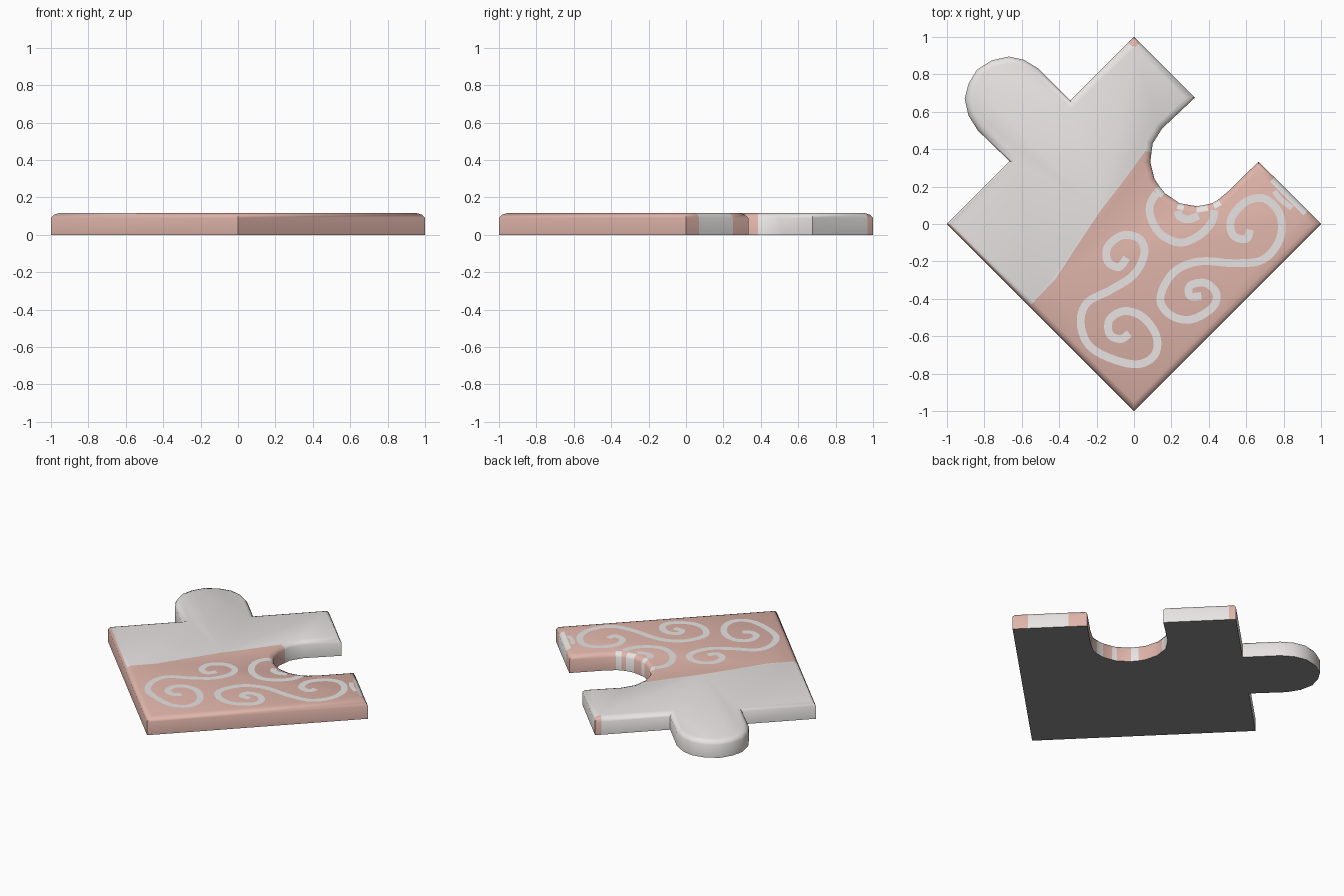
import bpy, bmesh, math
from mathutils import Vector
from mathutils.geometry import interpolate_bezier

if "Cube" in bpy.data.objects:
    bpy.data.objects.remove(bpy.data.objects["Cube"])


def material(name, rgb):
    m = bpy.data.materials.new(name)
    m.diffuse_color = (*rgb, 1)
    m.use_nodes = True
    m.node_tree.nodes["Principled BSDF"].inputs["Base Color"].default_value = m.diffuse_color
    return m


GREY, PINK, DARK = range(3)
mats = [material("pale grey", (0.80, 0.775, 0.76)),
        material("dusty pink", (0.74, 0.46, 0.40)),
        material("dark underside", (0.27, 0.27, 0.27))]


def finish(bm, name):
    me = bpy.data.meshes.new(name)
    bm.to_mesh(me)
    bm.free()
    for m in mats:
        me.materials.append(m)
    ob = bpy.data.objects.new(name, me)
    bpy.context.collection.objects.link(ob)
    return ob


# Outline, counter-clockwise: x, y, colour of the wall that starts there
outline = [
    (-1, 0, PINK), (-.56, -.44, PINK), (0, -1, PINK), (1, 0, PINK),
    (.93, .07, GREY), (.75, .25, PINK), (.665, .333, PINK),
    # notch
    (.51, .18, PINK), (.45, .13, GREY), (.42, .112, PINK), (.39, .104, GREY),
    (.335, .095, PINK), (.27, .106, GREY), (.24, .113, PINK), (.165, .165, GREY),
    (.135, .203, PINK), (.11, .24, PINK), (.087, .33, PINK), (.094, .385, GREY),
    (.10, .43, GREY), (.15, .51, GREY),
    (.325, .675, GREY), (.03, .97, PINK), (0, 1, PINK), (-.03, .97, GREY),
    (-.34, .66, GREY),
    # tab
    (-.51, .83, GREY), (-.59, .878, GREY), (-.67, .895, GREY), (-.76, .875, GREY),
    (-.84, .825, GREY), (-.885, .75, GREY), (-.905, .67, GREY), (-.885, .58, GREY),
    (-.835, .5, GREY), (-.665, .335, GREY)]
pts = [Vector(p[:2]) for p in outline]
N = len(pts)
SPLIT_A, SPLIT_B = 1, 18        # where the two painted areas meet the rim


def inset(d):
    """Mitred inward offset of the outline."""
    out = []
    for i, p in enumerate(pts):
        a = (p - pts[i - 1]).normalized()
        b = (pts[(i + 1) % N] - p).normalized()
        na, nb = Vector((-a.y, a.x)), Vector((-b.y, b.x))
        out.append(p + (na + nb) * d / (1 + na.dot(nb)))
    return out


# Puzzle piece: walls, rounded rim, underside and two-colour top
bm = bmesh.new()
rings = [[bm.verts.new((p.x, p.y, z)) for p in inset(d)]
         for d, z in ((0, 0), (0, .09), (.012, .108), (.034, .117))]
for r in range(3):
    for i in range(N):
        j = (i + 1) % N
        f = bm.faces.new((rings[r][i], rings[r][j], rings[r + 1][j], rings[r + 1][i]))
        f.material_index = GREY if (r == 2 and i == 0) else outline[i][2]
        f.smooth = True
bm.faces.new(rings[0][::-1]).material_index = DARK
top = bm.faces.new(rings[3])
seam = [(-.42, -.295), (-.316, -.134), (-.18, .07), (-.06, .225)]
bmesh.utils.face_split(top, rings[3][SPLIT_A], rings[3][SPLIT_B],
                       coords=[(x, y, .117) for x, y in seam])
for f in bm.faces:
    if all(v.co.z > .116 for v in f.verts):
        f.smooth = False
        f.material_index = PINK if rings[3][2] in f.verts else GREY
piece = finish(bm, "puzzle_piece")
piece.data.set_sharp_from_angle(angle=math.radians(40))


def swirl(name, path, half=.021):
    """Flat painted stroke along a smooth path."""
    p = [Vector((x, y, 0)) for x, y in path]
    n = len(p)
    tan = [(p[min(i + 1, n - 1)] - p[max(i - 1, 0)]) / 6 for i in range(n)]
    line = []
    for i in range(n - 1):
        line += interpolate_bezier(p[i], p[i] + tan[i], p[i + 1] - tan[i + 1], p[i + 1], 6)[:-1]
    line.append(p[-1])
    bm = bmesh.new()
    pairs = []
    for i, c in enumerate(line):
        t = (line[min(i + 1, len(line) - 1)] - line[max(i - 1, 0)]).normalized()
        s = Vector((-t.y, t.x, 0)) * half
        up = Vector((0, 0, .1185))
        pairs.append((bm.verts.new(c + s + up), bm.verts.new(c - s + up)))
    for a, b in zip(pairs, pairs[1:]):
        bm.faces.new((a[0], a[1], b[1], b[0])).material_index = GREY
    finish(bm, name)


# Painted swirls
swirl("swirl_left", [
    (-.025, -.585), (-.07, -.615), (-.13, -.59), (-.13, -.51), (-.05, -.465), (.05, -.5),
    (.12, -.6), (.11, -.7), (.02, -.75), (-.12, -.72), (-.24, -.65), (-.285, -.53),
    (-.25, -.42), (-.12, -.35), (0, -.27), (.055, -.16), (.03, -.08), (-.06, -.06),
    (-.14, -.12), (-.14, -.2), (-.08, -.23), (-.04, -.18)])
swirl("swirl_right", [
    (.36, -.385), (.3, -.385), (.3, -.33), (.38, -.315), (.44, -.37), (.42, -.445),
    (.31, -.51), (.2, -.49), (.14, -.4), (.21, -.26), (.35, -.2), (.54, -.21),
    (.69, -.19), (.78, -.08), (.78, .05), (.7, .135), (.6, .12), (.52, .03),
    (.53, -.06), (.6, -.08), (.62, -.03)])
swirl("swirl_notch", [
    (.12, .165), (.085, .1), (.095, .02), (.15, -.06), (.25, -.1), (.35, -.06),
    (.415, .01), (.43, .075)])
swirl("swirl_notch_inner", [(.235, .07), (.245, .04), (.29, .025), (.345, .045)])
swirl("swirl_corner", [(.75, .175), (.785, .13), (.845, .085)], .014)
